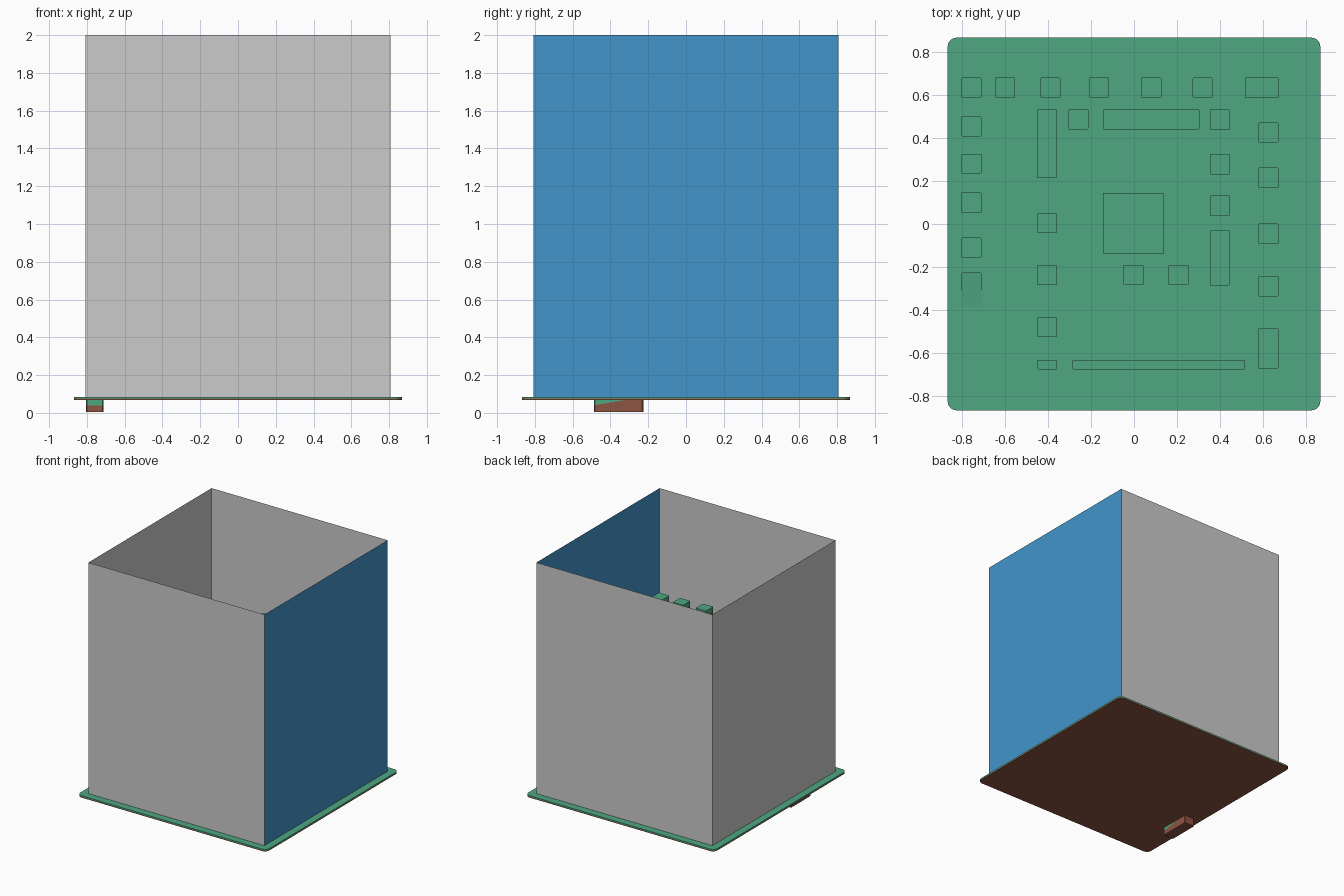
import bpy, bmesh, math
from mathutils import Vector

if "Cube" in bpy.data.objects:
    bpy.data.objects.remove(bpy.data.objects["Cube"])


def material(name, rgb):
    m = bpy.data.materials.new(name)
    m.diffuse_color = (*rgb, 1)
    m.use_nodes = True
    m.node_tree.nodes["Principled BSDF"].inputs["Base Color"].default_value = m.diffuse_color
    return m


GREEN = material("grass_green", (0.08, 0.39, 0.23))
BROWN = material("earth_brown", (0.27, 0.09, 0.055))
BLUE = material("wall_blue", (0.055, 0.30, 0.60))


def finish(name, bm, mats=()):
    me = bpy.data.meshes.new(name)
    bm.normal_update()
    bm.to_mesh(me)
    bm.free()
    for m in mats:
        me.materials.append(m)
    ob = bpy.data.objects.new(name, me)
    bpy.context.collection.objects.link(ob)
    return ob


def layered(name, outline, levels):
    """Stack an outline at the given heights: earth below, grass on the last layer."""
    bm = bmesh.new()
    n = len(outline)
    rings = [[bm.verts.new((x, y, z)) for x, y in outline] for z in levels]
    bm.faces.new(rings[0][::-1])
    bm.faces.new(rings[-1]).material_index = 1
    for k in range(len(levels) - 1):
        for i in range(n):
            j = (i + 1) % n
            f = bm.faces.new((rings[k][i], rings[k][j], rings[k + 1][j], rings[k + 1][i]))
            f.material_index = int(k == len(levels) - 2)
    return finish(name, bm, (BROWN, GREEN))


def rounded_rect(cx, cy, w, d, r, steps):
    pts = []
    for q, (sx, sy) in enumerate(((1, 1), (-1, 1), (-1, -1), (1, -1))):
        for s in range(steps + 1):
            a = math.pi / 2 * (q + s / steps)
            pts.append((cx + sx * (w / 2 - r) + r * math.cos(a),
                        cy + sy * (d / 2 - r) + r * math.sin(a)))
    return pts


# Ground plate with rounded corners
layered("ground_plate", rounded_rect(0, 0, 1.735, 1.735, 0.04, 5), (0.069, 0.076, 0.085))

# Four thin enclosing walls, open at the top
W = 0.807
corners = [(-W, -W), (W, -W), (W, W), (-W, W)]
for i, name in enumerate(("front_wall", "right_wall", "back_wall", "left_wall")):
    a, b = corners[i], corners[(i + 1) % 4]
    bm = bmesh.new()
    bm.faces.new([bm.verts.new(p) for p in
                  ((*a, 0.08), (*b, 0.08), (*b, 2), (*a, 2))])
    finish(name, bm, (BLUE,) if name == "right_wall" else ())

# Spiral of rising pillars: (x, y, width, depth), in climbing order
S = 0.094
steps = [(-0.758, y, S, S) for y in (-0.11, 0.10, 0.28, 0.455, 0.635)]
steps += [(x, 0.635, S, S) for x in (-0.60, -0.39, -0.163, 0.08, 0.32)]
steps += [(0.595, 0.635, 0.158, S)]
steps += [(0.625, y, S, S) for y in (0.425, 0.215, -0.045, -0.29)]
steps += [(0.625, -0.58, S, 0.19), (0.115, -0.655, 0.806, 0.043), (-0.405, -0.655, S, 0.043)]
steps += [(-0.405, y, S, S) for y in (-0.48, -0.237, 0.005)]
steps += [(-0.405, 0.375, S, 0.32), (-0.26, 0.487, S, S), (0.08, 0.487, 0.448, S)]
steps += [(0.40, y, S, S) for y in (0.487, 0.278, 0.085)]
steps += [(0.40, -0.158, S, 0.255), (0.207, -0.237, S, S), (-0.003, -0.237, S, S)]
steps += [(-0.003, 0.003, 0.285, 0.285)]
for i, (x, y, w, d) in enumerate(steps, 1):
    top = min(0.16 + 0.0454 * i, 1.43 + 0.008 * (i - 28))
    layered(f"step_pillar_{i:02d}", rounded_rect(x, y, w, d, 0.004, 1),
            (0.08, top - 0.04, top))

# Sloping first step, partly sunk through the plate
ramp = layered("starting_ramp", rounded_rect(-0.758, -0.357, S, 0.262, 0.006, 1), (0.004, 0.07, 0.10))
for v in ramp.data.vertices:
    if v.co.z > 0.05:
        t = (v.co.y + 0.488) / 0.262
        v.co.z = (0.04 + 0.045 * t) if v.co.z < 0.08 else (0.075 + 0.025 * t)
